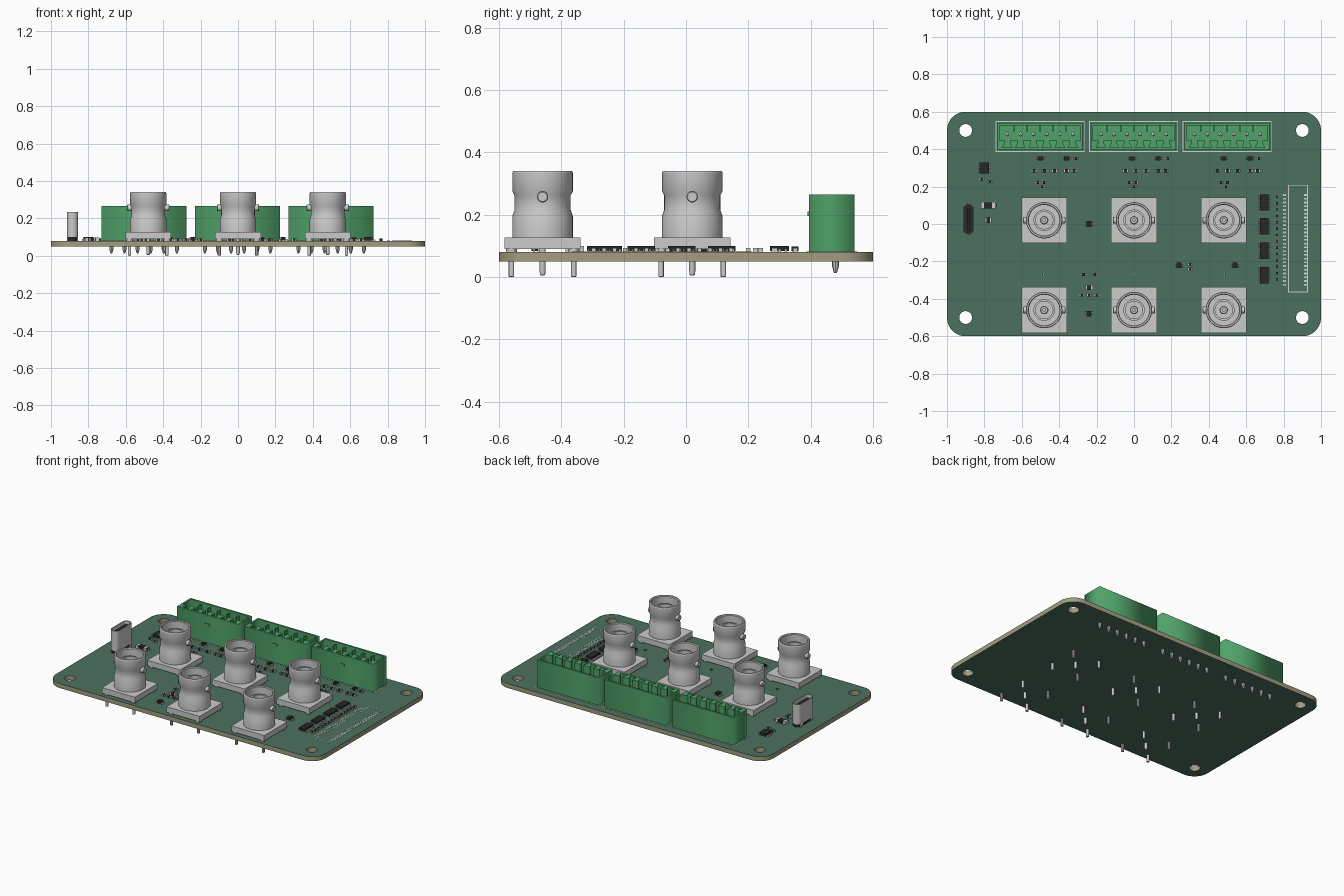
import bpy, bmesh, math
from mathutils import Matrix

if "Cube" in bpy.data.objects:
    bpy.data.objects.remove(bpy.data.objects["Cube"])

TOP = 0.08  # upper face of the board


def material(name, rgb):
    m = bpy.data.materials.new(name)
    m.diffuse_color = (*rgb, 1)
    m.use_nodes = True
    m.node_tree.nodes["Principled BSDF"].inputs["Base Color"].default_value = m.diffuse_color
    return m


BOARD = material("board_green", (0.073, 0.165, 0.115))
EDGE = material("board_edge_tan", (0.36, 0.34, 0.22))
GREEN = material("terminal_green", (0.08, 0.36, 0.14))
BLACK = material("dark_plastic", (0.02, 0.02, 0.022))
PRINT = material("pale_print", (0.62, 0.66, 0.62))


def place(name, mesh, x=0, y=0, mat=None):
    if mat and not mesh.materials:
        mesh.materials.append(mat)
    ob = bpy.data.objects.new(name, mesh)
    ob.location = (x, y, 0)
    bpy.context.collection.objects.link(ob)
    return ob


def finish(bm, name, smooth=False):
    me = bpy.data.meshes.new(name)
    bm.to_mesh(me)
    bm.free()
    if smooth:
        me.shade_smooth()
        me.set_sharp_from_angle(angle=math.radians(30))
    return me


def boxes(name, items):
    """One mesh of boxes given as (x, y, z0, z1, width, depth)."""
    bm = bmesh.new()
    for x, y, z0, z1, w, d in items:
        bmesh.ops.create_cube(bm, size=1, matrix=Matrix.Translation((x, y, (z0 + z1) / 2))
                              @ Matrix.Diagonal((w, d, z1 - z0, 1)))
    return finish(bm, name)


def lathe(name, profile, mats=(Matrix(),), seg=40):
    """Revolve a (radius, z) profile and repeat it at each matrix."""
    tmp = bmesh.new()
    vs = [tmp.verts.new((r, 0, z)) for r, z in profile]
    es = [tmp.edges.new(p) for p in zip(vs, vs[1:])]
    bmesh.ops.spin(tmp, geom=vs + es, angle=2 * math.pi, steps=seg, axis=(0, 0, 1), cent=(0, 0, 0))
    bmesh.ops.remove_doubles(tmp, verts=tmp.verts, dist=1e-5)
    bmesh.ops.recalc_face_normals(tmp, faces=tmp.faces)
    one = finish(tmp, name + "_one")
    bm = bmesh.new()
    for m in mats:
        c = one.copy()
        c.transform(m)
        bm.from_mesh(c)
        bpy.data.meshes.remove(c)
    bpy.data.meshes.remove(one)
    return finish(bm, name, True)


def round_rect(w, d, r, n=10):
    pts = []
    for k, (sx, sy) in enumerate([(1, 1), (-1, 1), (-1, -1), (1, -1)]):
        for i in range(n + 1):
            a = math.pi / 2 * (k + i / n)
            pts.append((sx * (w / 2 - r) + r * math.cos(a), sy * (d / 2 - r) + r * math.sin(a)))
    return pts


def rect(w, d):
    return [(w / 2, d / 2), (-w / 2, d / 2), (-w / 2, -d / 2), (w / 2, -d / 2)]


def circle(x, y, r, n=32):
    return [(x + r * math.cos(2 * math.pi * i / n), y + r * math.sin(2 * math.pi * i / n)) for i in range(n)]


def slab(name, loops, z0, z1):
    """Extruded flat outline; inner loops become holes."""
    cu = bpy.data.curves.new(name, 'CURVE')
    cu.dimensions, cu.fill_mode, cu.extrude = '2D', 'BOTH', (z1 - z0) / 2
    for pts in loops:
        s = cu.splines.new('POLY')
        s.points.add(len(pts) - 1)
        for p, (x, y) in zip(s.points, pts):
            p.co = (x, y, 0, 1)
        s.use_cyclic_u = True
    ob = bpy.data.objects.new(name, cu)
    bpy.context.collection.objects.link(ob)
    dg = bpy.context.evaluated_depsgraph_get()
    me = bpy.data.meshes.new_from_object(ob.evaluated_get(dg))
    bpy.data.objects.remove(ob)
    bpy.data.curves.remove(cu)
    me.materials.clear()
    bm = bmesh.new()
    bm.from_mesh(me)
    bmesh.ops.remove_doubles(bm, verts=bm.verts, dist=1e-5)
    bmesh.ops.recalc_face_normals(bm, faces=bm.faces)
    bmesh.ops.translate(bm, verts=bm.verts, vec=(0, 0, (z0 + z1) / 2))
    bpy.data.meshes.remove(me)
    return finish(bm, name)


# Circuit board with mounting holes: green faces, tan edges
holes = [circle(sx * 0.9, sy * 0.5, 0.034) for sx in (-1, 1) for sy in (-1, 1)]
board = slab("circuit_board", [round_rect(2, 1.2, 0.1)] + holes, 0.05, TOP)
board.materials.append(BOARD)
board.materials.append(EDGE)
for p in board.polygons:
    p.material_index = int(abs(p.normal.z) < 0.5)
place("circuit_board", board)

# Coaxial connectors: barrel, side lugs, square base, solder pins
barrel = lathe("coax_barrel", [
    (0, 0.125), (0.097, 0.125), (0.097, 0.195), (0.09, 0.215), (0.09, 0.262), (0.097, 0.275),
    (0.097, 0.335), (0.094, 0.34), (0.086, 0.34), (0.082, 0.335), (0.082, 0.15), (0.057, 0.15),
    (0.057, 0.3), (0.046, 0.3), (0.046, 0.2), (0.022, 0.2), (0.022, 0.275), (0.018, 0.28),
    (0.008, 0.28), (0.008, 0.22), (0, 0.22)], seg=48)
lugs = lathe("coax_lugs", [(0, 0.084), (0.018, 0.084), (0.018, 0.11), (0.015, 0.113), (0, 0.113)],
             [Matrix.Translation((0, 0, 0.257)) @ Matrix.Rotation(s * math.pi / 2, 4, 'Y') for s in (-1, 1)], 24)
coax_base = boxes("coax_base", [(0, 0, 0.09, 0.127, 0.244, 0.244)])
corners = [Matrix.Translation((sx * 0.1, sy * 0.1, 0)) for sx in (-1, 1) for sy in (-1, 1)]
coax_posts = lathe("coax_posts", [(0, 0), (0.009, 0.001), (0.009, TOP), (0.018, TOP), (0.018, 0.095), (0, 0.095)],
                   corners, 12)
coax_pin = lathe("coax_centre_pin", [(0, 0.004), (0.008, 0.006), (0.01, 0.02), (0.01, 0.1), (0, 0.1)], seg=12)
for i, x in enumerate((-0.48, 0, 0.48)):
    for j, y in enumerate((-0.46, 0.02)):
        for me in (barrel, lugs, coax_base, coax_posts, coax_pin):
            place(f"{me.name}_{i}_{j}", me, x, y)

# Terminal headers: keyed cavity, floor, row of contact pins
cells = [(k - 2.5) * 0.07 for k in range(6)]
comb = [(0.217, 0.06), (-0.217, 0.06), (-0.217, -0.022)]
for c in cells:
    comb += [(c - 0.014, -0.022), (c - 0.014, -0.038), (c - 0.026, -0.058),
             (c + 0.026, -0.058), (c + 0.014, -0.038), (c + 0.014, -0.022)]
comb.append((0.217, -0.022))
shell = slab("terminal_shell", [rect(0.455, 0.145), comb], TOP, 0.265)
floor = boxes("terminal_floor", [(0, 0, TOP + 0.001, 0.125, 0.45, 0.14), (0, -0.074, 0.195, 0.21, 0.03, 0.008)])
dividers = boxes("terminal_dividers", [(c + 0.035, 0.045, 0.12, 0.25, 0.008, 0.035) for c in cells[:-1]])
contacts = lathe("terminal_contacts", [(0, 0.012), (0.005, 0.014), (0.011, 0.035), (0.011, 0.235), (0, 0.245)],
                 [Matrix.Translation((c, 0.012, 0)) for c in cells], 8)
header_print = slab("terminal_outline", [rect(0.475, 0.165), rect(0.467, 0.157)], TOP, TOP + 0.001)
for i in range(3):
    x = (i - 1) * 0.5 - 0.002
    for me in (shell, floor, dividers):
        place(f"{me.name}_{i}", me, x, 0.4675, GREEN)
    place(f"terminal_contacts_{i}", contacts, x, 0.4675)
    place(f"terminal_outline_{i}", header_print, x, 0.4675, PRINT)

# Upright power socket
place("power_socket_shell", slab("power_socket_shell", [round_rect(0.06, 0.172, 0.028), round_rect(0.05, 0.16, 0.024)],
                                 0.1, 0.233), -0.885, 0.025)
place("power_socket_body", slab("power_socket_body", [round_rect(0.052, 0.164, 0.024)], TOP, 0.125),
      -0.885, 0.025, BLACK)
place("power_socket_tongue", boxes("power_socket_tongue", [(0, 0, 0.12, 0.22, 0.015, 0.12)]), -0.885, 0.025, BLACK)
place("power_socket_legs", boxes("power_socket_legs", [(sx * 0.027, sy * 0.055, 0.05, 0.11, 0.006, 0.022)
                                                       for sx in (-1, 1) for sy in (-1, 1)]), -0.885, 0.025)

# Surface-mount parts: dark bodies and metal ends gathered into two lists
bodies, ends = [], []


def chip(x, y, w=0.02, d=0.014, h=0.012):
    bodies.append((x, y, TOP, TOP + h, w, d))
    for s in (-1, 1):
        ends.append((x + s * w / 2, y, TOP, TOP + h + 0.001, w * 0.3, d * 1.05))


def package(x, y, w, d, n, h=0.02):
    bodies.append((x, y, TOP + 0.003, TOP + h, w, d))
    for s in (-1, 1):
        for k in range(n):
            ends.append((x + s * (w / 2 + 0.003), y + (k + 0.5 - n / 2) * d / n, TOP, TOP + 0.009, 0.014, d / n * 0.45))


for y in (0.115, -0.013, -0.143, -0.273):
    package(0.697, y, 0.046, 0.088, 8)
for k in range(14):
    chip(0.765, 0.145 - k * 0.034, 0.016, 0.012)
package(-0.80, 0.30, 0.05, 0.06, 3, 0.02)
for x, y, w, d in [(-0.78, 0.1, 0.06, 0.032), (-0.78, 0.02, 0.026, 0.028), (-0.24, -0.34, 0.03, 0.025)]:
    chip(x, y, w, d, 0.018)
for x, y in [(-0.24, 0), (0.24, -0.22), (0.54, -0.22), (-0.24, -0.48)]:
    package(x, y, 0.028, 0.03, 2)
for x, y in [(0.3, -0.215), (0.3, -0.24), (-0.815, 0.24), (-0.77, 0.225), (-0.74, 0.1), (-0.27, -0.27), (-0.21, -0.27),
             (-0.28, -0.38), (-0.24, -0.38), (-0.2, -0.38)]:
    chip(x, y)
for i in range(3):
    ox = (i - 1) * 0.49
    for x in (-0.01, 0.13):
        package(ox + x, 0.35, 0.026, 0.022, 2, 0.018)
    chip(ox + 0.18, 0.35)
    for x in (-0.045, 0.01, 0.065, 0.13, 0.17):
        chip(ox + x, 0.284, 0.024, 0.018)
    for x, y in [(-0.025, 0.222), (0.01, 0.222), (0.0, 0.2)]:
        chip(ox + x, y)
    chip(ox, -0.27, 0.01, 0.01, 0.006)
place("chip_bodies", boxes("chip_bodies", bodies), mat=BLACK)
place("chip_ends", boxes("chip_ends", ends))

# Unpopulated ribbon-connector footprint: printed frame and contact pads
place("ribbon_outline", slab("ribbon_outline", [rect(0.106, 0.575), rect(0.097, 0.566)], TOP, TOP + 0.001),
      0.877, -0.078, PRINT)
pads = [(x, -0.325 + k * 0.02, TOP, TOP + 0.001, 0.016, 0.009) for k in range(25) for x in (0.805, 0.918)]
place("ribbon_pads", boxes("ribbon_pads", pads), mat=PRINT)
